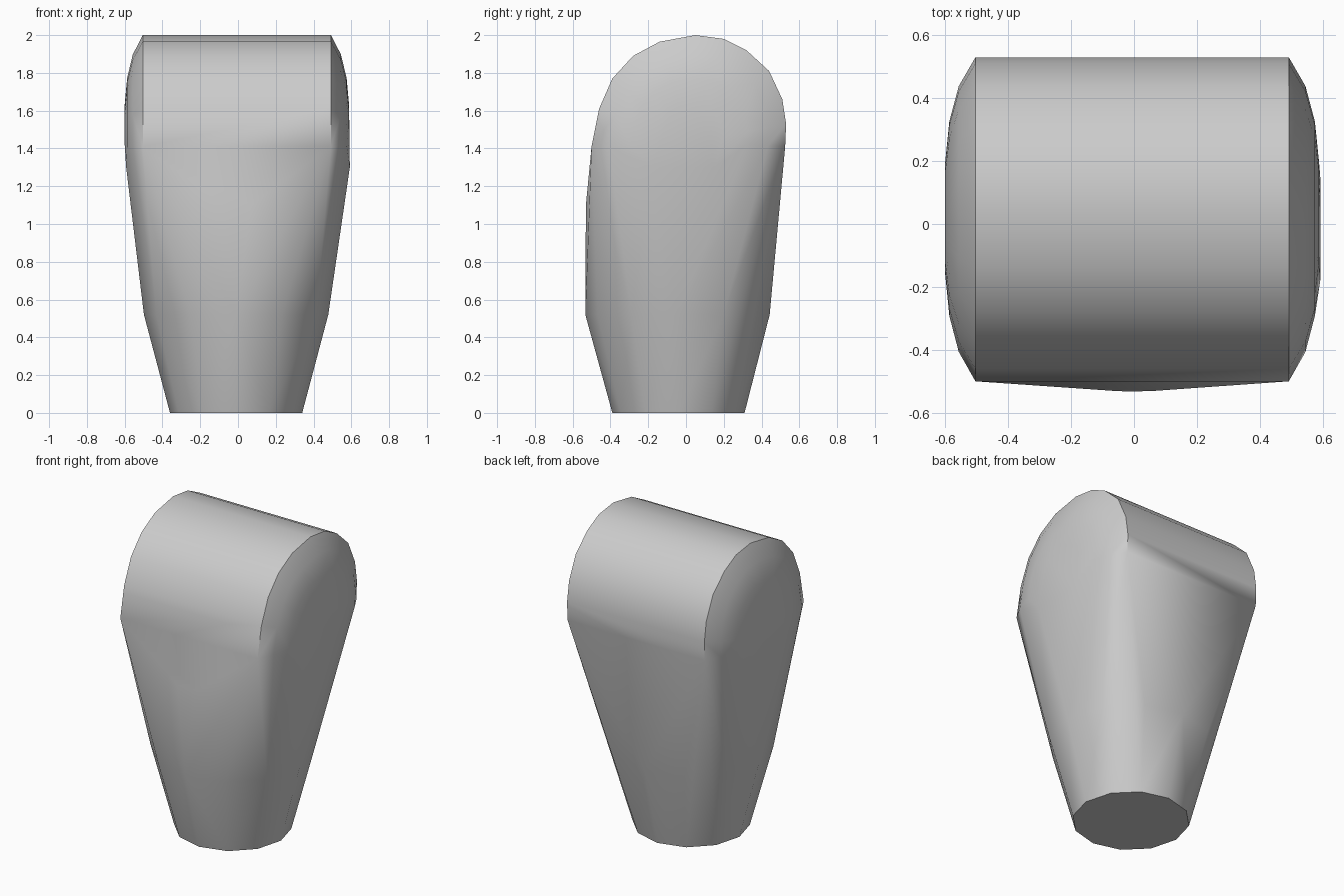
import bpy, bmesh
from math import sin, cos, pi

if "Cube" in bpy.data.objects:
    bpy.data.objects.remove(bpy.data.objects["Cube"])

# Side outline (y, z) of the rounded top
ARC = [(-0.50, 1.41), (-0.46, 1.61), (-0.39, 1.77), (-0.28, 1.89), (-0.14, 1.965),
       (0.05, 2.0), (0.20, 1.98), (0.32, 1.92), (0.44, 1.81), (0.51, 1.66),
       (0.53, 1.53), (0.525, 1.41)]
CY, CZ = 0.02, 1.43

bm = bmesh.new()


def ring(rx, cx, cy, z, n=12):
    for i in range(n):
        a = 2 * pi * i / n
        bm.verts.new((cx + rx * cos(a), cy + rx * sin(a), z))


def arc(x, s):
    for y, z in ARC:
        bm.verts.new((x, CY + (y - CY) * s, CZ + (z - CZ) * s))


# Round foot and wider ring above it
ring(0.35, -0.01, -0.04, 0)
ring(0.488, -0.01, -0.045, 0.52)

# Rounded top with domed ends
for side, shift in ((1, 0.0), (-1, 0.012)):
    for x, s in ((0.492, 1.0), (0.545, 0.82), (0.575, 0.6), (0.588, 0.35)):
        arc(side * (x + shift), s)
    for y in (-0.18, 0.0, 0.15):
        bm.verts.new((side * 0.592, y, 1.3))

# Slight swell on the front
for x in (-0.07, 0.07):
    bm.verts.new((x, -0.53, 1.1))

# Skin over all sections
res = bmesh.ops.convex_hull(bm, input=bm.verts[:])
junk = {g for g in res["geom_interior"] + res["geom_unused"]
        if isinstance(g, bmesh.types.BMVert)}
bmesh.ops.delete(bm, geom=list(junk), context='VERTS')
bmesh.ops.dissolve_limit(bm, angle_limit=0.01, verts=bm.verts[:], edges=bm.edges[:])
bmesh.ops.recalc_face_normals(bm, faces=bm.faces[:])

mesh = bpy.data.meshes.new("rounded_peg")
bm.to_mesh(mesh)
bm.free()
peg = bpy.data.objects.new("rounded_peg", mesh)
bpy.context.collection.objects.link(peg)
bpy.context.view_layer.objects.active = peg
peg.select_set(True)
bpy.ops.object.shade_smooth_by_angle(angle=0.6)
